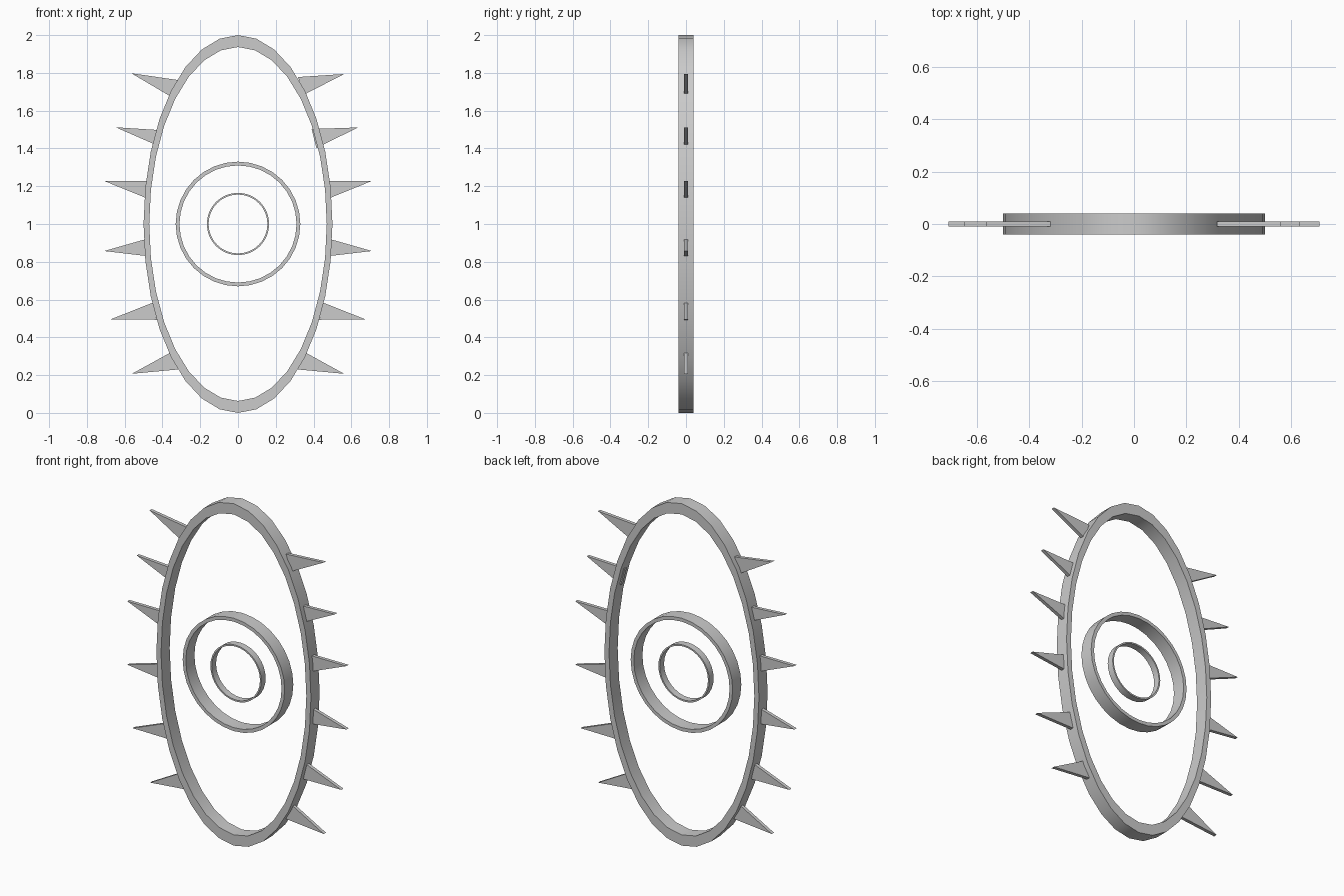
import bpy, bmesh, math

if "Cube" in bpy.data.objects:
    bpy.data.objects.remove(bpy.data.objects["Cube"])

metal = bpy.data.materials.new("plain_grey")
metal.diffuse_color = (0.6, 0.6, 0.6, 1)
metal.use_nodes = True
metal.node_tree.nodes["Principled BSDF"].inputs["Base Color"].default_value = metal.diffuse_color
CENTRE_Z = 1.0


def finish(name, bm, smooth):
    bmesh.ops.recalc_face_normals(bm, faces=bm.faces)
    me = bpy.data.meshes.new(name)
    bm.to_mesh(me)
    bm.free()
    me.materials.append(metal)
    ob = bpy.data.objects.new(name, me)
    bpy.context.collection.objects.link(ob)
    if smooth:
        bpy.ops.object.select_all(action='DESELECT')
        ob.select_set(True)
        bpy.context.view_layer.objects.active = ob
        bpy.ops.object.shade_smooth_by_angle(angle=math.radians(30))
    return ob


def ring(name, outer, inner, depth, n=32):
    """Upright elliptical band with a rectangular section."""
    bm = bmesh.new()
    loops = []
    for (rx, rz), y in ((outer, -depth / 2), (outer, depth / 2),
                        (inner, depth / 2), (inner, -depth / 2)):
        loops.append([bm.verts.new((rx * math.sin(i * math.tau / n), y,
                                    CENTRE_Z + rz * math.cos(i * math.tau / n)))
                      for i in range(n)])
    for k in range(4):
        a, b = loops[k], loops[(k + 1) % 4]
        for i in range(n):
            j = (i + 1) % n
            bm.faces.new((a[i], a[j], b[j], b[i]))
    return finish(name, bm, True)


def spike(name, tip, upper, lower, half=0.01):
    """Thin triangular blade given by its front outline."""
    bm = bmesh.new()
    front, back = [[bm.verts.new((x, y, z)) for x, z in (tip, upper, lower)]
                   for y in (-half, half)]
    bm.faces.new(front)
    bm.faces.new(back[::-1])
    for i in range(3):
        j = (i + 1) % 3
        bm.faces.new((front[i], back[i], back[j], front[j]))
    return finish(name, bm, False)


# Outer oval band and the two round hoops in the middle
ring("outer_oval_ring", (0.5, 1.0), (0.47, 0.937), 0.08)
ring("middle_ring", (0.33, 0.33), (0.31, 0.31), 0.08)
ring("inner_ring", (0.165, 0.165), (0.156, 0.156), 0.04)

# Spikes from top to bottom: tip, upper root, lower root
right = [((0.562, 1.794), (0.318, 1.778), (0.35, 1.685)),
         ((0.635, 1.511), (0.39, 1.503), (0.415, 1.402)),
         ((0.709, 1.228), (0.48, 1.228), (0.485, 1.137)),
         ((0.709, 0.857), (0.487, 0.92), (0.48, 0.83)),
         ((0.675, 0.495), (0.45, 0.584), (0.43, 0.493)),
         ((0.562, 0.207), (0.36, 0.318), (0.317, 0.23))]
left = [((-0.565, 1.798), (-0.317, 1.762), (-0.36, 1.677)),
        ((-0.648, 1.512), (-0.43, 1.498), (-0.444, 1.423))]
# The lower four left spikes mirror the right ones
left += [tuple((-x, z) for x, z in s) for s in right[2:]]

for side, shapes in (("right", right), ("left", left)):
    for i, s in enumerate(shapes):
        spike(f"{side}_spike_{i + 1}", *s)
